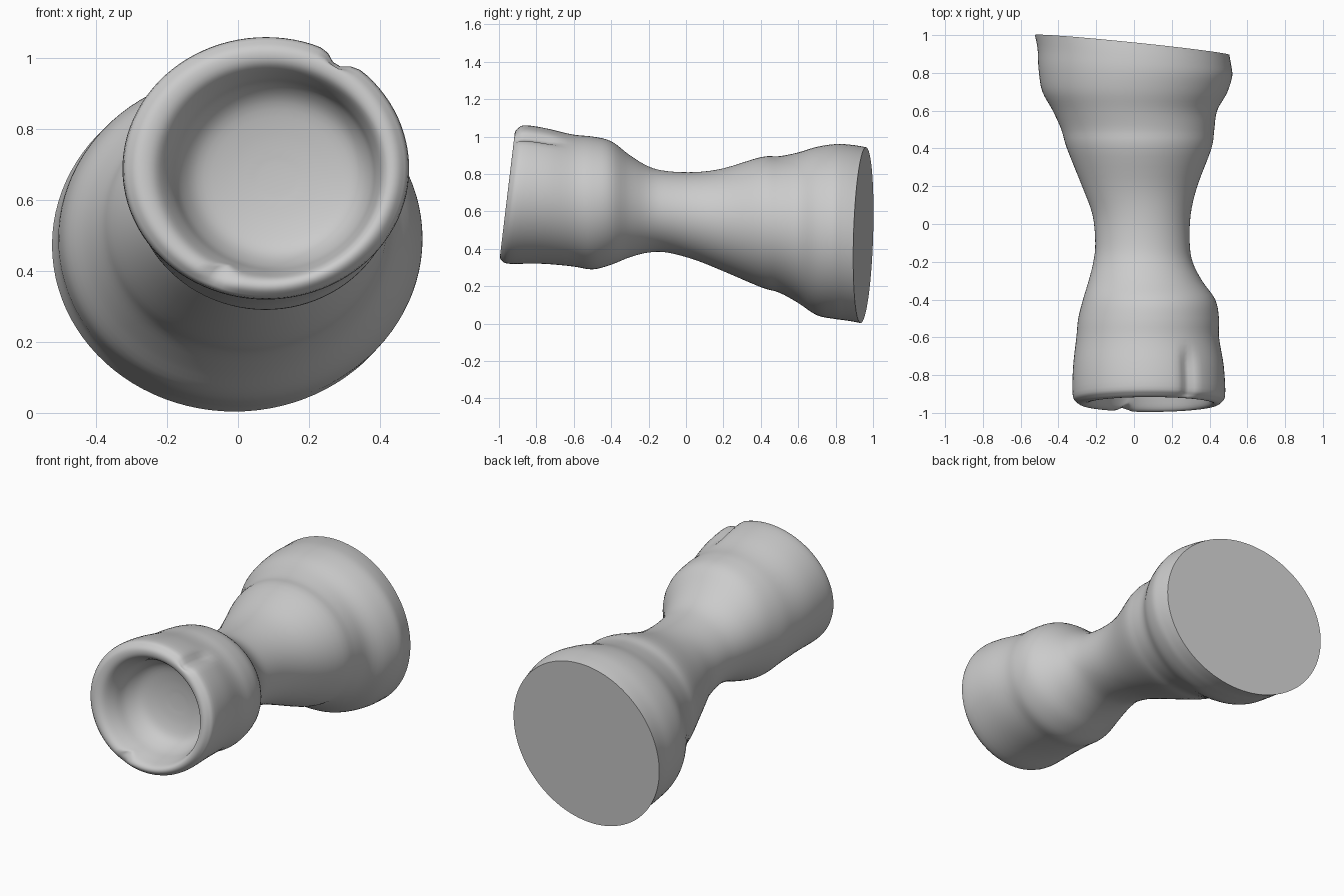
import bpy, bmesh, math

if "Cube" in bpy.data.objects:
    bpy.data.objects.remove(bpy.data.objects["Cube"])

SIDES, SUB = 96, 4

# Cross-sections from the flat end to the hollow end: y, xmin, xmax, zmin, zmax
OUTER = [
    (.947, -.525, .505, .003, .943), (.88, -.51, .515, .015, .955),
    (.80, -.505, .52, .025, .96), (.70, -.485, .495, .045, .945),
    (.60, -.43, .44, .11, .915), (.50, -.385, .425, .165, .895),
    (.40, -.355, .41, .195, .89), (.20, -.275, .335, .28, .83),
    (.05, -.22, .30, .34, .81), (-.10, -.205, .295, .38, .815),
    (-.20, -.215, .31, .38, .84), (-.30, -.24, .36, .355, .90),
    (-.40, -.27, .43, .315, .975), (-.50, -.295, .45, .29, 1.0),
    (-.60, -.305, .45, .305, 1.01), (-.75, -.322, .475, .32, 1.04),
    (-.90, -.325, .483, .32, 1.06),
]
# Rounded lip and bowl: y, centre x, centre z, radius x, radius z
BOWL = [
    (-.94, .08, .69, .385, .355), (-.955, .082, .688, .355, .33),
    (-.94, .09, .68, .32, .30), (-.88, .10, .672, .292, .275),
    (-.81, .105, .67, .27, .255), (-.755, .11, .665, .225, .21),
    (-.73, .11, .66, .14, .13), (-.72, .11, .66, .05, .045),
]
stations = [(y, (a + b) / 2, (c + d) / 2, (b - a) / 2, (d - c) / 2)
            for y, a, b, c, d in OUTER] + BOWL


def clamp(v):
    v = max(0, min(1, v))
    return v * v * (3 - 2 * v)


def spline(p, q, r, s, t):
    return tuple(.5 * (2 * b + (c - a) * t + (2 * a - 5 * b + 4 * c - d) * t * t
                       + (3 * b - a - 3 * c + d) * t ** 3)
                 for a, b, c, d in zip(p, q, r, s))


def bump(angle, centre, width):
    d = (angle - centre + 180) % 360 - 180
    return math.exp(-(d / width) ** 2)


# Smooth list of rings
n = len(stations)
rings = []
for i in range(n - 1):
    p, q, r, s = (stations[max(0, min(n - 1, i + k))] for k in (-1, 0, 1, 2))
    rings += [(spline(p, q, r, s, t / SUB), i + t / SUB) for t in range(SUB)]
rings.append((stations[-1], n - 1))

bm = bmesh.new()
loops = []
lip = len(OUTER)
for (y, cx, cz, rx, rz), pos in rings:
    loop = []
    for k in range(SIDES):
        a = 2 * math.pi * k / SIDES
        deg = math.degrees(a)
        # Groove along the upper right of the hollow end
        g = clamp((-y - .62) / .15) * clamp((lip + 1 - pos) / 1.5)
        f = 1 - .075 * g * bump(deg, 58, 5)
        # Small pinch in the lip at the lower left
        pinch = math.exp(-((pos - lip - 1.5) / 1.2) ** 2) * bump(deg, -113, 5)
        f -= .06 * pinch
        x, z = cx + rx * f * math.cos(a), cz + rz * f * math.sin(a)
        # Slanted flat end and slanted lip
        yy = y + clamp((y - .7) / .247) * (-.102 * x + .03 * (z - .47))
        yy += clamp((-y - .6) / .3) * .12 * (z - .69) + .03 * pinch
        loop.append(bm.verts.new((x, yy, z)))
    loops.append(loop)
for A, B in zip(loops, loops[1:]):
    for k in range(SIDES):
        j = (k + 1) % SIDES
        bm.faces.new((A[k], A[j], B[j], B[k]))
bm.faces.new(loops[0])
bm.faces.new(loops[-1])
bmesh.ops.recalc_face_normals(bm, faces=bm.faces)

mesh = bpy.data.meshes.new("waisted_hollow_stem")
bm.to_mesh(mesh)
bm.free()
obj = bpy.data.objects.new("waisted_hollow_stem", mesh)
bpy.context.collection.objects.link(obj)
bpy.context.view_layer.objects.active = obj
obj.select_set(True)
bpy.ops.object.shade_smooth_by_angle(angle=math.radians(40))
